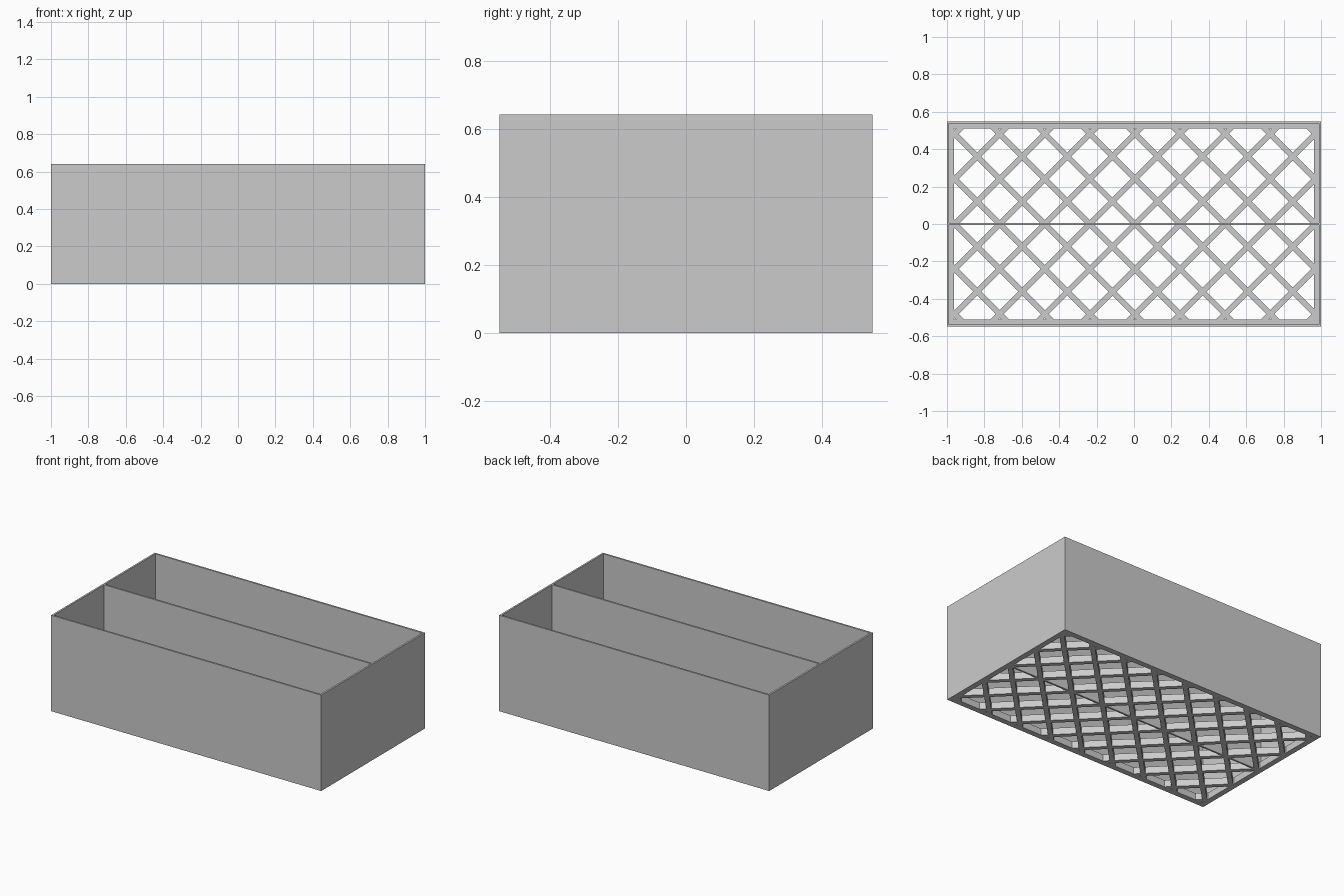
import bpy, bmesh
from math import sqrt
from mathutils import Vector

cube = bpy.data.objects.get("Cube")
if cube:
    bpy.data.objects.remove(cube, do_unlink=True)

# Main dimensions
HX, HY, HEIGHT = 1.0, 0.548, 0.642
WALL, RIM, FLOOR = 0.012, 0.037, 0.045
PITCH, OFFSET, BAR = 0.241, 0.0055, 0.03

grey = bpy.data.materials.new("light grey plastic")
grey.use_nodes = True
colour = (0.6, 0.6, 0.6, 1)
grey.diffuse_color = colour
grey.node_tree.nodes["Principled BSDF"].inputs["Base Color"].default_value = colour


def finish(bm, name):
    bmesh.ops.recalc_face_normals(bm, faces=bm.faces)
    mesh = bpy.data.meshes.new(name)
    bm.to_mesh(mesh)
    bm.free()
    mesh.materials.append(grey)
    obj = bpy.data.objects.new(name, mesh)
    bpy.context.collection.objects.link(obj)
    return obj


def rectangle(bm, hx, hy, z=0):
    return [bm.verts.new((sx * hx, sy * hy, z))
            for sx, sy in ((-1, -1), (1, -1), (1, 1), (-1, 1))]


def raise_faces(bm, height):
    result = bmesh.ops.extrude_face_region(bm, geom=bm.faces[:])
    verts = [g for g in result["geom"] if isinstance(g, bmesh.types.BMVert)]
    bmesh.ops.translate(bm, verts=verts, vec=(0, 0, height))


# Outer walls: a rectangular ring raised to full height
bm = bmesh.new()
outer = rectangle(bm, HX, HY)
inner = rectangle(bm, HX - WALL, HY - WALL)
for i in range(4):
    j = (i + 1) % 4
    bm.faces.new((outer[i], outer[j], inner[j], inner[i]))
raise_faces(bm, HEIGHT)
finish(bm, "outer_walls")

# Lengthwise divider
bm = bmesh.new()
bm.faces.new(rectangle(bm, HX - WALL, WALL / 2))
raise_faces(bm, HEIGHT)
finish(bm, "divider")

# Lattice floor: slice a plate along the rim and bar edges, then open the gaps
bm = bmesh.new()
bm.faces.new(rectangle(bm, HX - WALL, HY - WALL))


def slice_plate(point, normal):
    bmesh.ops.bisect_plane(bm, geom=bm.verts[:] + bm.edges[:] + bm.faces[:],
                           plane_co=point, plane_no=normal, dist=1e-5)


for s in (-1, 1):
    slice_plate((s * (HX - RIM), 0, 0), (1, 0, 0))
    slice_plate((0, s * (HY - RIM), 0), (0, 1, 0))
    diagonal = Vector((1, s, 0)).normalized()
    for k in range(-7, 8):
        for edge in (-BAR / 2, BAR / 2):
            slice_plate(diagonal * ((OFFSET + k * PITCH) / sqrt(2) + edge), diagonal)


def is_solid(c):
    if abs(c.x) > HX - RIM or abs(c.y) > HY - RIM:
        return True
    for d in (c.x + c.y, c.x - c.y):
        u = (d - OFFSET) / PITCH
        if abs(u - round(u)) * PITCH / sqrt(2) < BAR / 2:
            return True
    return False


gaps = [f for f in bm.faces if not is_solid(f.calc_center_median())]
bmesh.ops.delete(bm, geom=gaps, context='FACES')
raise_faces(bm, FLOOR)
finish(bm, "lattice_floor")
